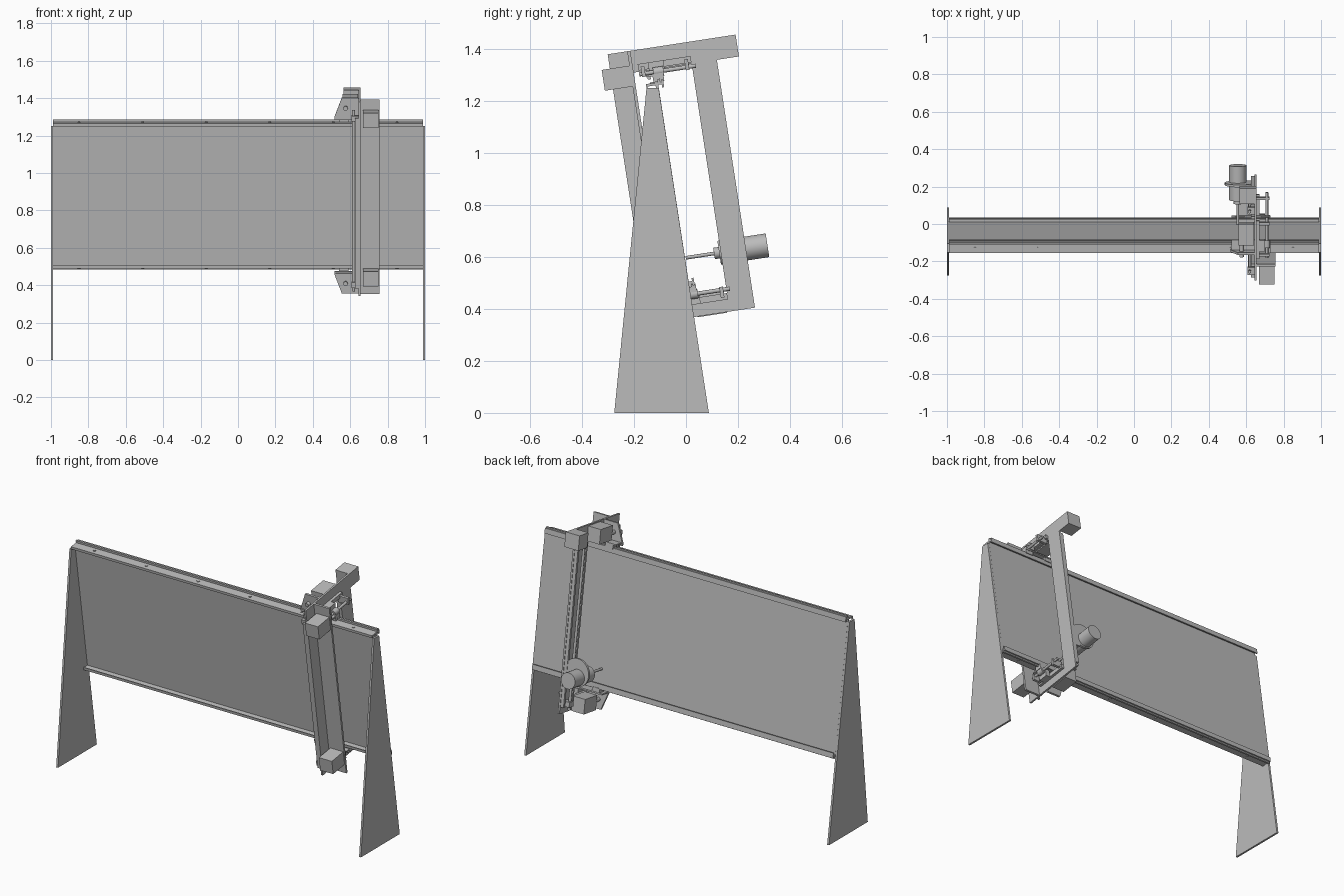
import bpy, bmesh, math
from mathutils import Matrix, Vector

if "Cube" in bpy.data.objects:
    bpy.data.objects.remove(bpy.data.objects["Cube"])

grey = bpy.data.materials.new("light grey metal")
grey.use_nodes = True
grey.diffuse_color = (0.5, 0.5, 0.5, 1)
grey.node_tree.nodes["Principled BSDF"].inputs["Base Color"].default_value = (0.5, 0.5, 0.5, 1)

TILT = math.radians(8.75)   # the whole machine leans back; parts are laid out upright


def finish(name, bm, tilt=True):
    bmesh.ops.recalc_face_normals(bm, faces=bm.faces)
    mesh = bpy.data.meshes.new(name)
    bm.to_mesh(mesh)
    bm.free()
    mesh.materials.append(grey)
    ob = bpy.data.objects.new(name, mesh)
    bpy.context.collection.objects.link(ob)
    if tilt:
        ob.rotation_euler.x = TILT
    return ob


def prism(name, points, vec, tilt=True):
    """Extrude a closed 3D outline along a vector."""
    bm = bmesh.new()
    face = bm.faces.new([bm.verts.new(p) for p in points])
    ext = bmesh.ops.extrude_face_region(bm, geom=[face])
    bmesh.ops.translate(bm, vec=vec, verts=[v for v in ext["geom"] if isinstance(v, bmesh.types.BMVert)])
    return finish(name, bm, tilt)


def box(name, x, y, z):
    """Box from (min, max) pairs on each axis."""
    bm = bmesh.new()
    bmesh.ops.create_cube(bm, size=1)
    for v in bm.verts:
        v.co = [(a + b) / 2 + c * (b - a) for (a, b), c in zip((x, y, z), v.co)]
    return finish(name, bm)


def rod(name, start, end, r, sides=32):
    bm = bmesh.new()
    a, b = Vector(start), Vector(end)
    turn = (b - a).to_track_quat("Z", "Y").to_matrix().to_4x4()
    bmesh.ops.create_cone(bm, cap_ends=True, segments=sides, radius1=r, radius2=r,
                          depth=(b - a).length, matrix=Matrix.Translation((a + b) / 2) @ turn)
    for f in bm.faces:
        f.smooth = len(f.verts) == 4
    for e in bm.edges:
        e.smooth = all(f.smooth for f in e.link_faces)
    return finish(name, bm)


# Tapered side legs
for name, x in (("right_leg", -1), ("left_leg", 0.988)):
    outline = [(-0.276, 0), (0.088, 0), (-0.105, 1.25), (-0.152, 1.25)]
    prism(name, [(x, y, z) for y, z in outline], (0.012, 0, 0), False)

# Work panel with a channel and guide rail along both long edges
L = (-0.988, 0.988)
box("panel", L, (0.076, 0.087), (0.49, 1.27))
for end, z, s in (("upper", 1.27, 1), ("lower", 0.492, -1)):
    def span(a, b):
        return tuple(sorted((z + s * a, z + s * b)))
    box(end + "_channel_web", L, (0.04, 0.108), span(-0.006, 0.004))
    box(end + "_channel_lip", L, (0.04, 0.045), span(-0.012, 0))
    box(end + "_rear_flange", L, (0.1, 0.108), span(-0.018, 0.012))
    box(end + "_guide_rail", L, (0.086, 0.096), span(0, 0.017))
    for i in range(6):
        x = -0.85 + i * 0.34
        rod(end + "_bolt", (x, 0.065, z), (x, 0.065, z + s * 0.008), 0.008, 6)

# Gantry ring plate that wraps round the panel
P = (0.645, 0.656)
box("gantry_top_arm", P, (-0.088, 0.41), (1.325, 1.41))
box("gantry_bottom_arm", P, (-0.088, 0.324), (0.36, 0.43))
box("gantry_front_beam", P, (-0.088, -0.012), (0.43, 1.325))
box("gantry_rear_beam", P, (0.226, 0.324), (0.43, 1.325))
box("gantry_front_plate", (0.656, 0.757), (-0.012, 0), (0.36, 1.41))

# End boxes on the gantry
box("upper_front_box", (0.667, 0.752), (-0.12, -0.012), (1.273, 1.354))
box("lower_front_box", (0.667, 0.752), (-0.12, -0.012), (0.415, 0.496))
box("top_rear_box", (0.565, 0.645), (0.325, 0.41), (1.325, 1.41))

# Vertical rails and drive screws on both beams
for side, y0, y1 in (("front", -0.08, -0.02), ("rear", 0.236, 0.314)):
    for y in (y0, y1):
        box(side + "_vertical_rail", (0.625, 0.645), (y - 0.007, y + 0.007), (0.4, 1.32))
    mid = (y0 + y1) / 2
    rod(side + "_drive_screw", (0.618, mid, 0.38), (0.618, mid, 1.36), 0.008, 16)
    for z in (0.4, 1.3):
        box(side + "_screw_bearing", (0.606, 0.645), (mid - 0.02, mid + 0.02), (z, z + 0.03))

# Spindle with its carriage, clamp plate and cutting bit
box("spindle_carriage", (0.597, 0.625), (0.232, 0.318), (0.53, 0.65))
rod("spindle_flange", (0.565, 0.305, 0.615), (0.565, 0.318, 0.615), 0.08)
rod("spindle_motor", (0.555, 0.22, 0.59), (0.555, 0.408, 0.59), 0.046)
rod("spindle_nose", (0.555, 0.2, 0.59), (0.555, 0.225, 0.59), 0.022)
rod("cutting_bit", (0.555, 0.09, 0.59), (0.555, 0.2, 0.59), 0.007, 12)

# Travel carriages that ride the panel rails, mirrored top and bottom
for end, z, s in (("upper", 1.27, 1), ("lower", 0.492, -1)):
    def span(a, b):
        return tuple(sorted((z + s * a, z + s * b)))
    # slanted motor bracket and travel motor
    outline = [(0.515, 0.02), (0.515, 0.035), (0.555, 0.14), (0.645, 0.14), (0.645, 0.02)]
    prism(end + "_bracket", [(x, 0.05, z + s * h) for x, h in outline], (0, 0.012, 0))
    box(end + "_travel_motor", (0.56, 0.642), (0.1, 0.215), span(0.05, 0.135))
    rod(end + "_travel_shaft", (0.575, 0.03, z + s * 0.085), (0.575, 0.1, z + s * 0.085), 0.012, 16)
    box(end + "_carriage_plate", (0.52, 0.73), (0.045, 0.115), span(0.03, 0.038))
    for x in (0.54, 0.68):
        box(end + "_bearing_block", (x, x + 0.05), (0.07, 0.112), span(0.006, 0.03))
    # depth slide and screw on the outer face of the arm
    box(end + "_depth_rail", (0.656, 0.672), (0.02, 0.226), span(0.06, 0.085))
    box(end + "_depth_slider", (0.672, 0.7), (0.06, 0.12), span(0.038, 0.085))
    rod(end + "_depth_screw", (0.71, 0.02, z + s * 0.045), (0.71, 0.24, z + s * 0.045), 0.008, 16)
    for y in (0.03, 0.2):
        box(end + "_depth_bearing", (0.656, 0.725), (y, y + 0.014), span(0.033, 0.075))
    rod(end + "_depth_nut", (0.71, 0.075, z + s * 0.045), (0.71, 0.115, z + s * 0.045), 0.018, 16)
